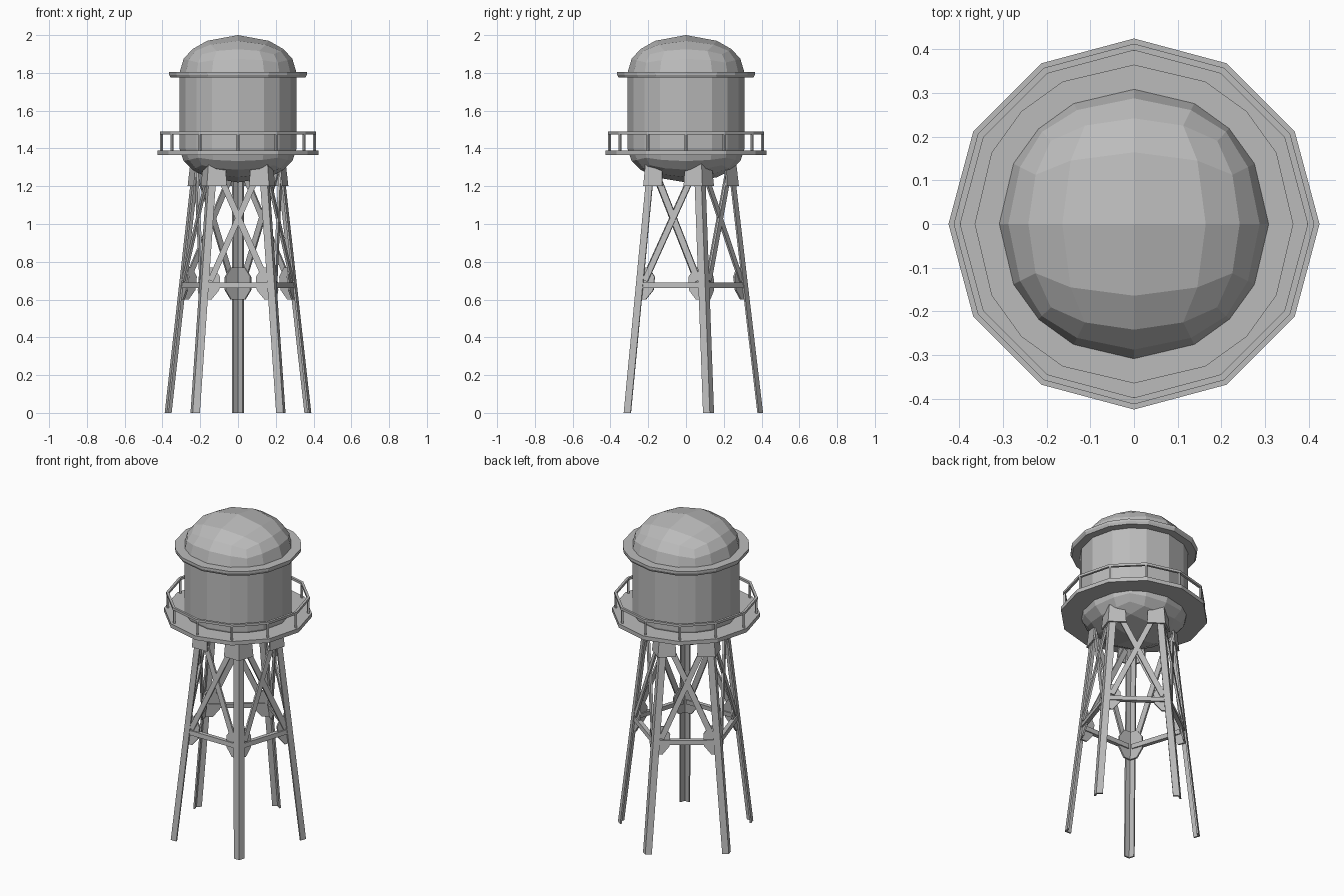
import bpy, bmesh, math
from mathutils import Vector

if "Cube" in bpy.data.objects:
    bpy.data.objects.remove(bpy.data.objects["Cube"], do_unlink=True)

steel = bpy.data.materials.new("grey_steel")
steel.use_nodes = True
GREY = (0.5, 0.5, 0.5, 1)
steel.diffuse_color = GREY
steel.node_tree.nodes["Principled BSDF"].inputs["Base Color"].default_value = GREY

TANK_R, TANK_TOP, TANK_BASE = 0.31, 1.80, 1.40
LEGS = 5
HALF = math.pi / LEGS


def finish(name, bm):
    bmesh.ops.recalc_face_normals(bm, faces=bm.faces)
    mesh = bpy.data.meshes.new(name)
    bm.to_mesh(mesh)
    bm.free()
    mesh.materials.append(steel)
    obj = bpy.data.objects.new(name, mesh)
    bpy.context.collection.objects.link(obj)
    return obj


def half_sphere(height, z0, sign):
    """Faceted half of a rounded cube, flattened to the given height."""
    bm = bmesh.new()
    bmesh.ops.create_cube(bm, size=2)
    bmesh.ops.subdivide_edges(bm, edges=bm.edges[:], cuts=3, use_grid_fill=True)
    low = [f for f in bm.faces if f.calc_center_median().z < 0]
    bmesh.ops.delete(bm, geom=low, context='FACES')
    for v in bm.verts:
        d = Vector((v.co.x, v.co.y, v.co.z * 0.8)).normalized()
        v.co = (d.x * TANK_R, d.y * TANK_R, z0 + sign * d.z * height)
    return bm


def ring(name, profile, angles):
    """Closed (radius, z) profile carried round the given angles."""
    bm = bmesh.new()
    loops = [[bm.verts.new((r * math.cos(a), r * math.sin(a), z)) for r, z in profile]
             for a in angles]
    n = len(profile)
    for i, loop in enumerate(loops):
        nxt = loops[(i + 1) % len(loops)]
        for j in range(n):
            k = (j + 1) % n
            bm.faces.new((loop[j], nxt[j], nxt[k], loop[k]))
    return finish(name, bm)


# Tank: dome with straight wall, and bowl below
bm = half_sphere(0.2, TANK_TOP, 1)
edges = [e for e in bm.edges if e.is_boundary]
wall = bmesh.ops.extrude_edge_only(bm, edges=edges)["geom"]
for v in wall:
    if isinstance(v, bmesh.types.BMVert):
        v.co.z = TANK_BASE
finish("tank_dome_and_wall", bm)
finish("tank_bowl", half_sphere(0.18, TANK_BASE, -1))

# Roof rim follows the sixteen corners of the tank
skew = math.atan(0.5)
corners = [q * math.pi / 2 + a for q in range(4)
           for a in (0, skew, math.pi / 4, math.pi / 2 - skew)]
ring("roof_rim", [(0.3, 1.805), (0.365, 1.805), (0.365, 1.79), (0.357, 1.775), (0.3, 1.775)],
     corners)

# Walkway, handrail and posts
twelve = [i * math.pi / 6 for i in range(12)]
ring("walkway", [(0.28, 1.39), (0.425, 1.39), (0.425, 1.365), (0.28, 1.365)], twelve)
ring("handrail", [(0.398, 1.49), (0.413, 1.49), (0.413, 1.475), (0.398, 1.475)], twelve)
bm = bmesh.new()
for a in twelve:
    made = bmesh.ops.create_cone(bm, cap_ends=True, segments=4, radius1=0.008,
                                 radius2=0.008, depth=0.1)["verts"]
    bmesh.ops.translate(bm, verts=made,
                        vec=(0.404 * math.cos(a), 0.404 * math.sin(a), 1.432))
finish("rail_posts", bm)


def leg_radius(z):
    return 0.408 - 0.118 * z


def span(z):
    """Distance between neighbouring legs at height z."""
    return 2 * leg_radius(z) * math.sin(HALF)


def panel(bm, leg, side, outline, depth=0.0, thick=0.01):
    """Plate in the sloping face beside a leg; outline is (distance from leg, z)."""
    a = math.pi / 2 + leg * 2 * HALF
    out = Vector((math.cos(a), math.sin(a), 0))
    m = a + side * HALF
    normal = Vector((math.cos(m), math.sin(m), 0))
    along = Vector((-normal.y, normal.x, 0)) * side
    up = Vector((0, 0, 1))
    layers = [[bm.verts.new(out * (leg_radius(z) - depth) + along * s + up * z - normal * t)
               for s, z in outline] for t in (0, thick)]
    bm.faces.new(layers[0])
    bm.faces.new(layers[1][::-1])
    n = len(outline)
    for i in range(n):
        j = (i + 1) % n
        bm.faces.new((layers[0][i], layers[1][i], layers[1][j], layers[0][j]))


def bar(p, q, width):
    """Outline of a straight strip between two points."""
    p, q = Vector(p), Vector(q)
    d = (q - p).normalized() * width / 2
    n = Vector((-d.y, d.x))
    return [p + n, q + n, q - n, p - n]


# Folded angle legs and their gusset plates
LEG = [(0, 0), (0.038, 0), (0.038, 1.33), (0, 1.33)]
LOW_GUSSET = [(0, 0.6), (0.05, 0.6), (0.087, 0.65), (0.087, 0.72), (0.05, 0.77), (0, 0.77)]
TOP_GUSSET = [(0, 1.2), (0.105, 1.2), (0.09, 1.33), (0, 1.33)]
FOLDED = (("leg", LEG, 0), ("lower_gusset", LOW_GUSSET, 0.014), ("upper_gusset", TOP_GUSSET, -0.014))
for i in range(LEGS):
    for name, outline, depth in FOLDED:
        bm = bmesh.new()
        for side in (1, -1):
            panel(bm, i, side, outline, depth)
        finish(f"{name}_{i + 1}", bm)

    # Crossed braces and level strut in each face
    bm = bmesh.new()
    low, high = 0.7, 1.27
    panel(bm, i, 1, bar((0.045, low), (span(high) - 0.045, high), 0.032), 0.002, 0.012)
    panel(bm, i, 1, bar((span(low) - 0.045, low), (0.045, high), 0.032), 0.006, 0.012)
    finish(f"cross_braces_{i + 1}", bm)
    bm = bmesh.new()
    z = 0.675
    panel(bm, i, 1, bar((0.03, z), (span(z) - 0.03, z), 0.028), 0.004, 0.025)
    finish(f"level_strut_{i + 1}", bm)
